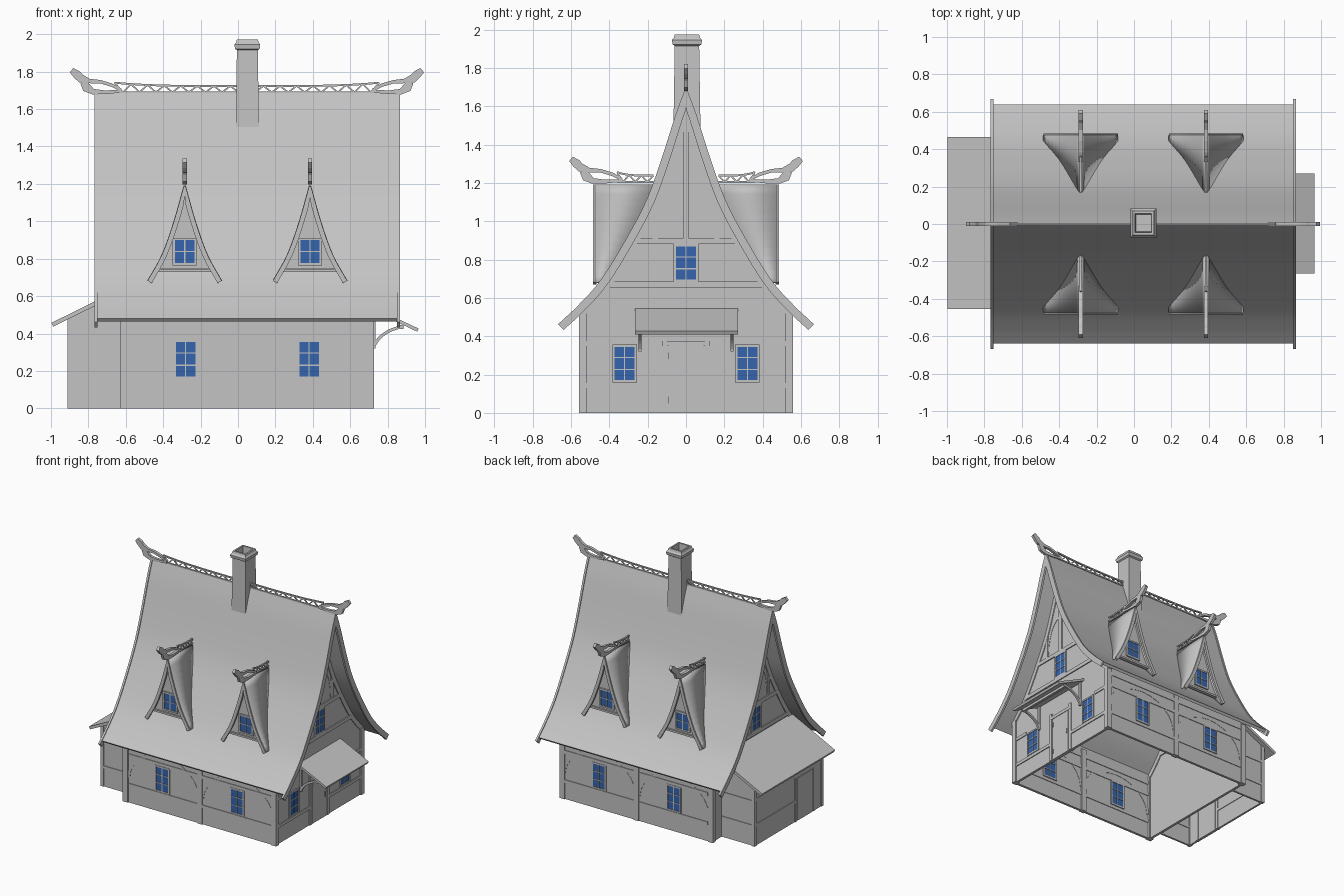
import bpy, bmesh
from math import sin, cos, pi, radians
from mathutils import Vector

if "Cube" in bpy.data.objects:
    bpy.data.objects.remove(bpy.data.objects["Cube"])


def material(name, rgb):
    m = bpy.data.materials.new(name)
    m.use_nodes = True
    m.diffuse_color = (*rgb, 1)
    m.node_tree.nodes["Principled BSDF"].inputs["Base Color"].default_value = (*rgb, 1)
    return m


GREY = material("plain_grey", (0.55, 0.55, 0.55))
BLUE = material("window_blue", (0.035, 0.13, 0.42))
parts = {}


# Helpers: every part is gathered in one bmesh by name
def place(axis, u, v, t):
    return (t, u, v) if axis == "x" else (u, t, v)


def prism(part, axis, pts, t0, t1):
    bm = parts.setdefault(part, bmesh.new())
    a, b = ([bm.verts.new(place(axis, u, v, t)) for u, v in pts] for t in (t0, t1))
    bm.faces.new(a)
    bm.faces.new(b[::-1])
    for i in range(len(a)):
        bm.faces.new((a[i - 1], a[i], b[i], b[i - 1]))


def plank(part, axis, u0, u1, v0, v1, t, depth):
    prism(part, axis, [(u0, v0), (u1, v0), (u1, v1), (u0, v1)], t - depth, t + depth)


def band(pts, width, shift=0.0):
    left, right = [], []
    for i, p in enumerate(pts):
        w = width[i] if isinstance(width, list) else width
        d = (Vector(pts[min(i + 1, len(pts) - 1)]) - Vector(pts[max(i - 1, 0)])).normalized()
        n = Vector((-d.y, d.x))
        left.append(tuple(Vector(p) + n * (shift + w / 2)))
        right.append(tuple(Vector(p) + n * (shift - w / 2)))
    return left + right[::-1]


def halves(profile, width, drop=0.0):
    """Left and right outlines of a pitched band under a profile."""
    out = band(profile, width, -width / 2 - drop)
    return [[(s * max(0, u), v) for u, v in out] for s in (1, -1)]


def smooth(pts, n=4):
    p = [Vector(q) for q in pts]
    p = [2 * p[0] - p[1]] + p + [2 * p[-1] - p[-2]]
    out = []
    for a, b, c, d in zip(p, p[1:], p[2:], p[3:]):
        for k in range(n):
            t = k / n
            out.append(tuple(b + 0.5 * t * (c - a + t * (2 * a - 5 * b + 4 * c - d + t * (3 * (b - c) + d - a)))))
    return out + [tuple(p[-2])]


ROOF = smooth([(0, 1.685), (0.05, 1.55), (0.12, 1.33), (0.2, 1.11), (0.31, 0.9), (0.44, 0.69), (0.56, 0.555), (0.64, 0.48)])
DORMER = smooth([(0, 1.19), (0.055, 0.995), (0.118, 0.82), (0.195, 0.68)])


def half_width(profile, z):
    for (u0, z0), (u1, z1) in zip(profile, profile[1:]):
        if z1 <= z <= z0:
            return u0 + (u1 - u0) * (z0 - z) / (z0 - z1)
    return profile[-1][0]


def window(axis, t, u, z0, z1, rows, w=0.058):
    plank("window_panes", axis, u - w, u + w, z0, z1, t, 0.014)
    for k in (-1, 0, 1):
        b = 0.003 if k == 0 else 0.006
        plank("window_frames", axis, u + k * w - b, u + k * w + b, z0, z1, t, 0.018)
    for k in range(rows + 1):
        z, b = z0 + (z1 - z0) * k / rows, 0.006 if k in (0, rows) else 0.003
        plank("window_frames", axis, u - w - 0.006, u + w + 0.006, z - b, z + b, t, 0.018)


def finial(part, axis, t, end, z, s):
    upper = [(0.125, 0.118), (0.097, 0.095), (0.075, 0.073), (0.03, 0.06), (-0.03, 0.056), (-0.09, 0.038), (-0.14, 0.012)]
    lower = [(0.065, 0.055), (0.045, 0.025), (0.01, 0.003), (-0.05, 0.0), (-0.14, 0.005)]
    for pts, w in ((upper, [0.03, 0.045, 0.045, 0.024, 0.018, 0.018, 0.014]), (lower, [0.03, 0.05, 0.03, 0.02, 0.014])):
        prism(part, axis, band([(end + s * d, z + h) for d, h in pts], w), t - 0.011, t + 0.011)


def crest(part, axis, t, a, b, z, s0, teeth):
    """Pierced ridge railing: two rails with zigzag bars."""
    top = [(a + (b - a) * k / teeth, z + 0.033 + 0.018 * abs(s0 + (1 - s0) * k / teeth) ** 4) for k in range(teeth + 1)]
    low = [(u, z) for u, v in top]
    for rail in (top, low):
        prism(part, axis, band(rail, 0.01), t - 0.006, t + 0.006)
    for k in range(teeth):
        ends = (low[k], top[k + 1]) if k % 2 else (top[k], low[k + 1])
        prism(part, axis, band(ends, 0.008), t - 0.004, t + 0.004)


# Main roof and gable bargeboards
for o in halves(ROOF, 0.022):
    prism("main_roof", "x", o, -0.76, 0.86)
for o in halves(ROOF + [(0.663, 0.458)], 0.042, -0.006):
    for x in (-0.76, 0.857):
        prism("bargeboards", "x", o, x - 0.008, x + 0.008)

# Ridge crest with curled ends
crest("ridge_crest", "y", 0, -0.66, 0.755, 1.69, -1, 32)
for end, s in ((-0.765, -1), (0.86, 1)):
    finial("ridge_finials", "y", 0, end, 1.69, s)

# Long walls with timber frame
X0, X1, YW = -0.605, 0.705, 0.54
BAYS = ((-0.58, 0.03, -0.28), (0.07, 0.69, 0.38))
for s in (-1, 1):
    y = s * YW
    plank("long_walls", "y", X0, X1, 0, 0.55, y, 0.01)
    for x in (X0, 0.05, X1):
        plank("wall_timbers", "y", x - 0.022, x + 0.022, 0, 0.53, y, 0.018)
    for u0, u1, wx in BAYS:
        window("y", y, wx, 0.165, 0.36, 3)
        for z0, z1 in ((0.13, 0.155), (0.362, 0.39), (0.46, 0.49)):
            plank("wall_timbers", "y", u0, u1, z0, z1, y, 0.015)
        mid, r = (u0 + u1) / 2, (u1 - u0) / 2
        arch = [(mid - r * cos(pi * k / 12), 0.2 + 0.24 * sin(pi * k / 12)) for k in range(13)]
        prism("arched_braces", "y", band(arch, 0.022), y - 0.0125, y + 0.0125)

# Gable walls with timber frame
gable = [(u, v - 0.025) for u, v in ROOF if u < 0.55] + [(0.55, 0.53), (0.55, 0)]
gable += [(-u, v) for u, v in gable[:0:-1]]
for x in (X0, X1):
    prism("gable_walls", "x", gable, x - 0.01, x + 0.01)
    for o in halves([p for p in ROOF if p[0] < 0.6], 0.035, 0.022):
        prism("gable_timbers", "x", o, x - 0.017, x + 0.017)
    for z0, z1 in ((0.655, 0.685), (0.88, 0.91)):
        w = half_width(ROOF, z1) - 0.03
        plank("gable_timbers", "x", -w, w, z0, z1, x, 0.018)
    plank("gable_timbers", "x", -0.016, 0.016, 0.91, 1.62, x, 0.018)
    for s in (-1, 1):
        plank("gable_timbers", "x", s * 0.16 - 0.014, s * 0.16 + 0.014, 0.91, 1.14, x, 0.016)
        plank("gable_timbers", "x", s * 0.535 - 0.018, s * 0.535 + 0.018, 0, 0.53, x, 0.02)
        brace = [(s * (0.02 + 0.13 * sin(k * pi / 12)), 1.2 - 0.27 * (1 - cos(k * pi / 12))) for k in range(7)]
        prism("arched_braces", "x", band(brace, 0.02), x - 0.0125, x + 0.0125)
    window("x", x, 0, 0.69, 0.875, 3)

# Entrance side: windows, door and low rails
for s in (-1, 1):
    window("x", X1, s * 0.32, 0.165, 0.35, 3)
    for y0, y1, z0, z1 in ((0.1, 0.125, 0, 0.4), (0.4, 0.52, 0.35, 0.375), (0.125, 0.52, 0.13, 0.155)):
        plank("entrance_timbers", "x", *sorted((s * y0, s * y1)), z0, z1, X1, 0.017)
plank("entrance_timbers", "x", -0.125, 0.125, 0.35, 0.375, X1, 0.018)
plank("front_door", "x", -0.09, 0.09, 0, 0.35, X1, 0.014)
plank("door_handle", "x", 0.065, 0.075, 0.16, 0.2, X1, 0.02)
for z in (0.05, 0.28):
    plank("door_hinges", "x", -0.09, -0.08, z, z + 0.035, X1, 0.018)

# Entrance canopy on curved brackets
prism("canopy_roof", "y", band([(0.7, 0.542), (0.962, 0.418)], 0.018), -0.265, 0.27)
plank("canopy_beam", "y", 0.865, 0.885, 0.425, 0.445, 0, 0.25)
for s in (-1, 1):
    curve = smooth([(0.722, 0.325), (0.755, 0.375), (0.81, 0.415), (0.885, 0.44)])
    prism("canopy_brackets", "y", band(curve, 0.016), s * 0.24 - 0.008, s * 0.24 + 0.008)
    plank("canopy_brackets", "y", 0.72, 0.735, 0.32, 0.52, s * 0.24, 0.008)

# Lean-to shed
SX, SY = -0.897, 0.42
prism("shed_roof", "y", band([(-0.993, 0.447), (-0.6, 0.641)], 0.022), -0.455, 0.465)
plank("shed_walls", "x", -SY, SY, 0, 0.485, SX, 0.008)
for s in (-1, 1):
    prism("shed_walls", "y", [(SX, 0), (X0, 0), (X0, 0.63), (SX, 0.488)], s * SY - 0.008, s * SY + 0.008)
    plank("shed_timbers", "x", s * SY - 0.015, s * SY + 0.015, 0, 0.485, SX, 0.014)
    for z in (0.155, 0.35):
        plank("shed_timbers", "y", SX, X0, z - 0.011, z + 0.011, s * SY, 0.013)
plank("shed_timbers", "x", -SY, SY, 0.35, 0.375, SX, 0.013)
plank("shed_timbers", "x", -0.08, SY, 0.15, 0.172, SX, 0.013)
for y in (-0.32, -0.09):
    plank("shed_timbers", "x", y - 0.012, y + 0.012, 0, 0.36, SX, 0.013)
plank("shed_door", "x", -0.3, -0.11, 0, 0.34, SX, 0.011)

# Four dormers
for cx in (-0.285, 0.385):
    for s in (-1, 1):
        bm = parts.setdefault("dormer_roofs", bmesh.new())
        for side in (-1, 1):
            rows = [[bm.verts.new((cx + side * d, s * y, z)) for y in (0.475, min(half_width(ROOF, z), 0.46) - 0.015)]
                    for d, z in DORMER]
            for a, b in zip(rows, rows[1:]):
                bm.faces.new((a[0], a[1], b[1], b[0]))
        for o in halves(DORMER, 0.026, -0.004):
            prism("dormer_bargeboards", "y", [(cx + u, v) for u, v in o], s * 0.468, s * 0.485)
        face = [(d, z) for d, z in DORMER if z > 0.72]
        face += [(-d, z) for d, z in face[:0:-1]]
        prism("dormer_faces", "y", [(cx + d, z) for d, z in face], s * 0.44, s * 0.42)
        plank("dormer_sills", "y", cx - 0.15, cx + 0.15, 0.73, 0.745, s * 0.435, 0.014)
        window("y", s * 0.433, cx, 0.77, 0.905, 2)
        crest("dormer_crests", "x", cx, s * 0.17, s * 0.36, 1.205, 0, 6)
        finial("dormer_finials", "x", cx, s * 0.475, 1.207, s)

# Tapered chimney with hollow cap
bm = parts["chimney"] = bmesh.new()
rings = [[bm.verts.new((0.05 + a * w, 0.005 + b * w * 1.14, z)) for a, b in ((-1, -1), (1, -1), (1, 1), (-1, 1))]
         for w, z in ((0.063, 1.4), (0.056, 1.915), (0.066, 1.922), (0.069, 1.945), (0.06, 1.957), (0.056, 1.973), (0.044, 1.973), (0.04, 1.88))]
for a, b in zip(rings, rings[1:]):
    for i in range(4):
        bm.faces.new((a[i - 1], a[i], b[i], b[i - 1]))
bm.faces.new(rings[0])
bm.faces.new(rings[-1])

# Turn every gathered part into an object
for name, bm in parts.items():
    bmesh.ops.recalc_face_normals(bm, faces=bm.faces)
    mesh = bpy.data.meshes.new(name)
    bm.to_mesh(mesh)
    bm.free()
    mesh.materials.append(BLUE if name == "window_panes" else GREY)
    obj = bpy.data.objects.new(name, mesh)
    bpy.context.collection.objects.link(obj)
    if name == "dormer_roofs":
        mod = obj.modifiers.new("thickness", "SOLIDIFY")
        mod.thickness, mod.offset = 0.012, 0
    if name in ("main_roof", "dormer_roofs", "bargeboards"):
        bpy.ops.object.select_all(action="DESELECT")
        obj.select_set(True)
        bpy.context.view_layer.objects.active = obj
        bpy.ops.object.shade_smooth_by_angle(angle=radians(30))
